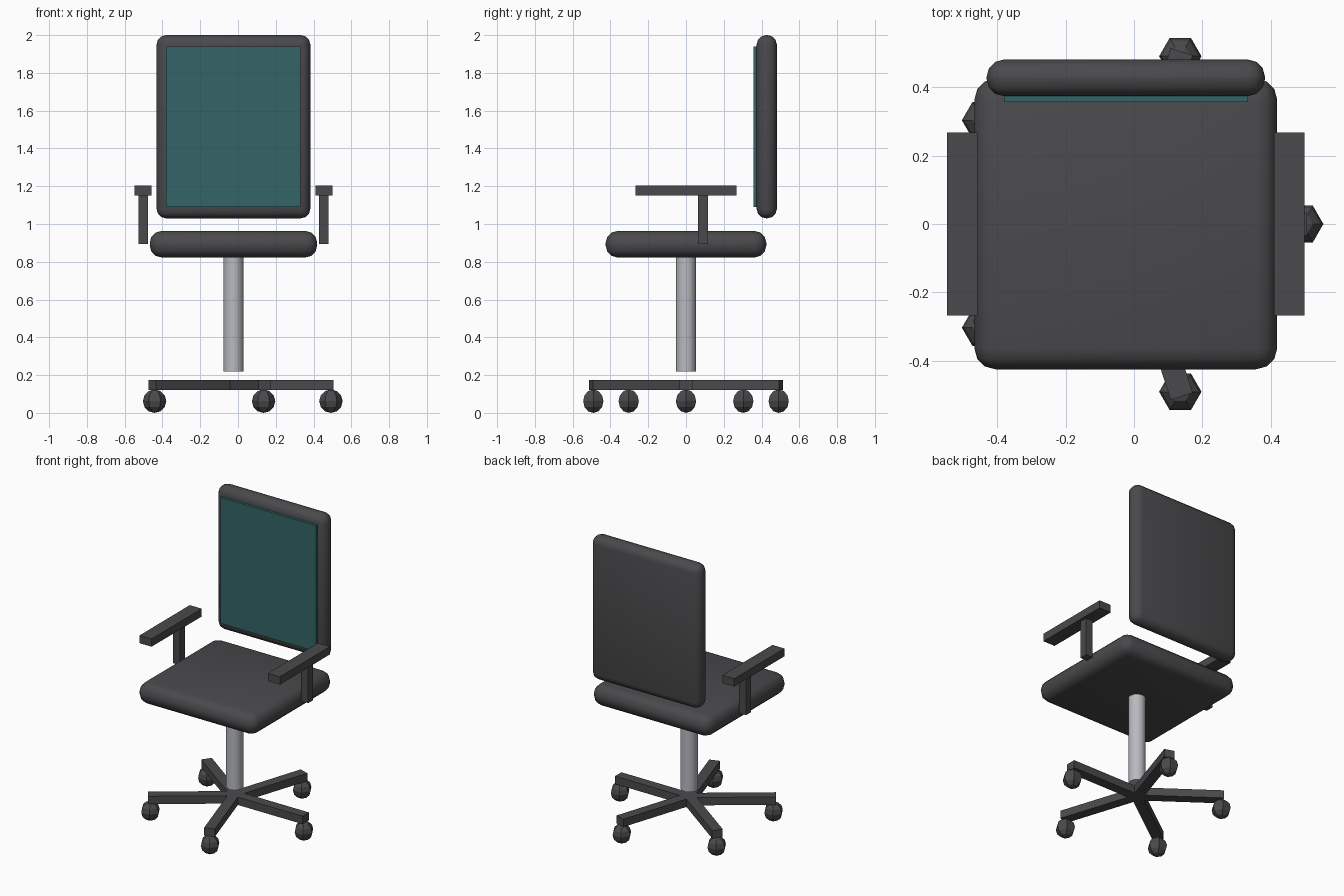
import bpy, bmesh, math
from mathutils import Matrix

if "Cube" in bpy.data.objects:
    bpy.data.objects.remove(bpy.data.objects["Cube"])

CX = -0.024  # the star base is asymmetric, so the chair axis sits slightly left


def material(name, rgb):
    m = bpy.data.materials.new(name)
    m.diffuse_color = (*rgb, 1)
    m.use_nodes = True
    m.node_tree.nodes["Principled BSDF"].inputs["Base Color"].default_value = m.diffuse_color
    return m


DARK = material("dark grey", (0.068, 0.067, 0.072))
TEAL = material("teal fabric", (0.034, 0.128, 0.135))
STEEL = material("light steel", (0.48, 0.49, 0.52))


def add(name, bm, mat):
    mesh = bpy.data.meshes.new(name)
    bm.to_mesh(mesh)
    bm.free()
    mesh.materials.append(mat)
    ob = bpy.data.objects.new(name, mesh)
    bpy.context.collection.objects.link(ob)
    return ob


def box(name, x, y, z, mat, bevel=0):
    """Box from three (low, high) ranges, optionally cushion-rounded; x is relative to the chair axis."""
    bm = bmesh.new()
    size = [b - a for a, b in (x, y, z)]
    mid = [(a + b) / 2 for a, b in (x, y, z)]
    mid[0] += CX
    bmesh.ops.create_cube(bm, size=1, matrix=Matrix.Translation(mid) @ Matrix.Diagonal((*size, 1)))
    if bevel:
        bmesh.ops.bevel(bm, geom=bm.edges[:], offset=bevel, segments=3,
                        profile=0.5, affect='EDGES', clamp_overlap=True)
        for f in bm.faces:
            f.smooth = True
    return add(name, bm, mat)


# cushions
box("seat", (-0.443, 0.443), (-0.425, 0.425), (0.823, 0.963), DARK, 0.062)
box("backrest", (-0.407, 0.407), (0.374, 0.481), (1.03, 2.0), DARK, 0.05)
box("backrest_panel", (-0.356, 0.356), (0.357, 0.40), (1.09, 1.94), TEAL)

# armrests
for side, s in (("left", -1), ("right", 1)):
    box(side + "_arm_pad", sorted((s * 0.434, s * 0.523)), (-0.267, 0.267), (1.15, 1.203), DARK)
    box(side + "_arm_post", sorted((s * 0.452, s * 0.504)), (0.063, 0.116), (0.894, 1.16), DARK)

# gas column
bm = bmesh.new()
bmesh.ops.create_cone(bm, cap_ends=True, segments=12, radius1=0.0535, radius2=0.0535,
                      depth=0.61, matrix=Matrix.Translation((CX, 0, 0.525)))
for f in bm.faces:
    f.smooth = len(f.verts) == 4
add("gas_column", bm, STEEL)

# five-legged star base with casters
for i in range(5):
    a = i * math.tau / 5
    leg = box("base_leg_%d" % (i + 1), (0, 0.53), (-0.034, 0.034), (0.122, 0.175), DARK)
    axis = Matrix.Translation((CX, 0, 0))
    leg.data.transform(axis @ Matrix.Rotation(a, 4, 'Z') @ axis.inverted())

    bm = bmesh.new()
    spot = Matrix.Translation((CX + 0.516 * math.cos(a), 0.516 * math.sin(a), 0.062))
    bmesh.ops.create_uvsphere(bm, u_segments=6, v_segments=6, radius=0.062,
                              matrix=spot @ Matrix.Rotation(math.pi / 2, 4, 'Z'))
    add("caster_%d" % (i + 1), bm, DARK)
